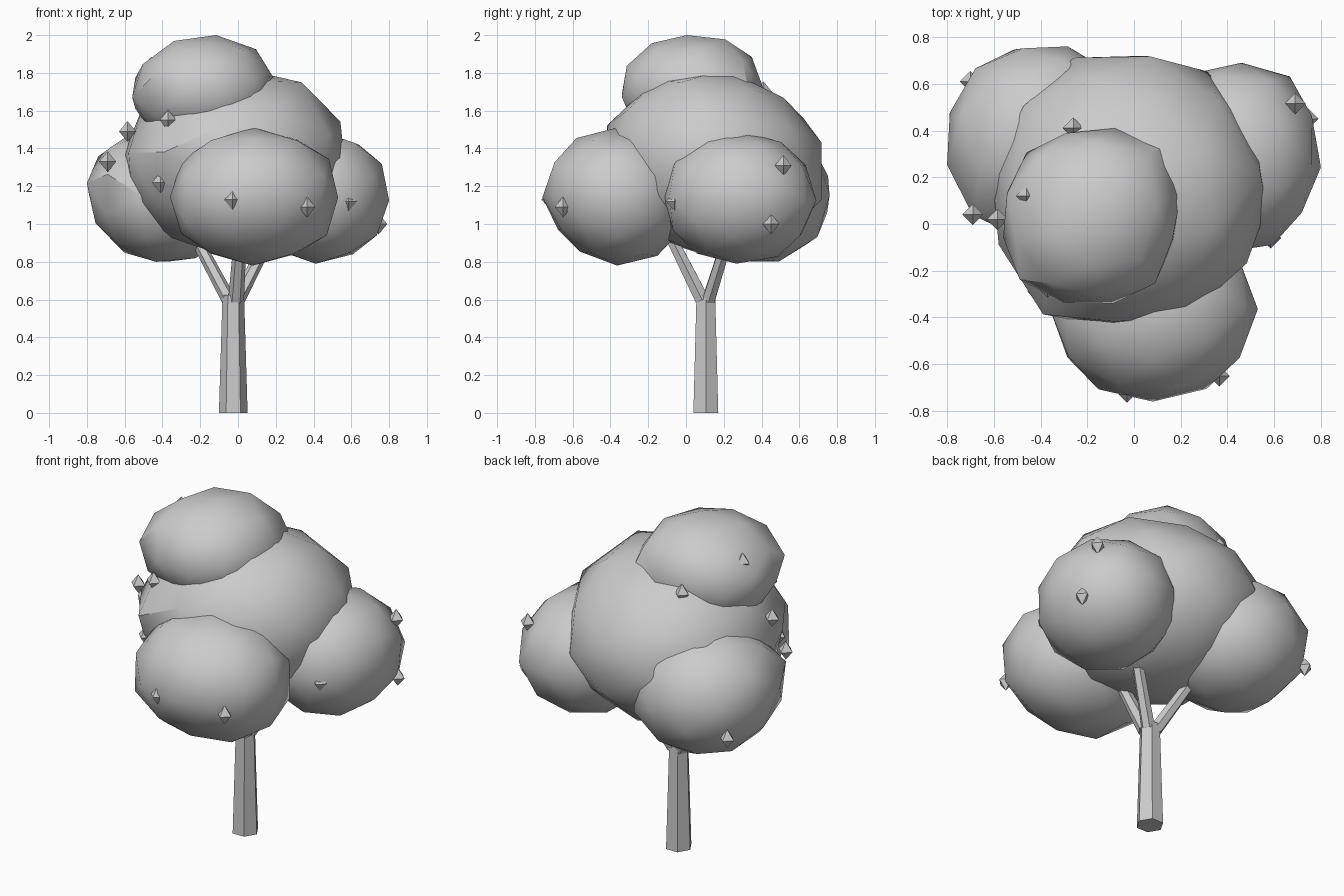
import bpy, bmesh, math, random
from mathutils import Vector, Matrix

cube = bpy.data.objects.get("Cube")
if cube:
    bpy.data.objects.remove(cube, do_unlink=True)

random.seed(4)

GREY = (0.6, 0.6, 0.6, 1.0)
grey = bpy.data.materials.new("plain grey")
grey.use_nodes = True
grey.diffuse_color = GREY
for node in grey.node_tree.nodes:
    if node.type == 'BSDF_PRINCIPLED':
        node.inputs["Base Color"].default_value = GREY
        node.inputs["Roughness"].default_value = 0.9


def add_object(name, bm, smooth_angle=None):
    mesh = bpy.data.meshes.new(name)
    bm.to_mesh(mesh)
    bm.free()
    mesh.materials.append(grey)
    obj = bpy.data.objects.new(name, mesh)
    bpy.context.collection.objects.link(obj)
    if smooth_angle:
        bpy.ops.object.select_all(action='DESELECT')
        obj.select_set(True)
        bpy.context.view_layer.objects.active = obj
        bpy.ops.object.shade_smooth_by_angle(angle=math.radians(smooth_angle))
    return obj


def leaf_clump(name, low, high, power, pushes):
    """Slightly boxy low-poly ball with bumps and dents, stretched to fill a box.

    Each push is a direction and an amount; one corner of the ball lies on the first.
    """
    bm = bmesh.new()
    bmesh.ops.create_icosphere(bm, subdivisions=2, radius=1)
    pushes = [(Vector(d).normalized(), amount) for d, amount in pushes]
    turn = Vector((0, 0, 1)).rotation_difference(pushes[0][0]).to_matrix()
    for v in bm.verts:
        ray = (turn @ v.co).normalized()
        reach = sum(abs(c) ** power for c in ray) ** (-1 / power)
        reach += random.uniform(-0.01, 0.01)
        for direction, amount in pushes:
            reach += amount * max(0, ray.dot(direction)) ** 8
        v.co = ray * reach
    for axis in range(3):
        values = [v.co[axis] for v in bm.verts]
        start, size = min(values), max(values) - min(values)
        for v in bm.verts:
            v.co[axis] = low[axis] + (v.co[axis] - start) / size * (high[axis] - low[axis])
    add_object(name, bm, 33)


def limb(name, start, end, r_start, r_end):
    """Tapered six-sided post between two points."""
    start, end = Vector(start), Vector(end)
    axis = end - start
    bm = bmesh.new()
    bmesh.ops.create_cone(bm, cap_ends=True, segments=6, radius1=r_start,
                          radius2=r_end, depth=axis.length)
    # a corner of the hexagon points along x
    spin = Matrix.Rotation(math.radians(30), 4, 'Z')
    first = bm.verts[:][0].co
    if abs(first.x) > abs(first.y):
        spin = Matrix.Identity(4)
    tilt = Vector((0, 0, 1)).rotation_difference(axis).to_matrix().to_4x4()
    bm.transform(Matrix.Translation((start + end) / 2) @ tilt @ spin)
    add_object(name, bm)


# Foliage
leaf_clump("foliage_centre", (-0.61, -0.44, 0.83), (0.57, 0.72, 1.82), 2.05,
           [((-0.64, -0.93, 0.12), 0.1), ((0.9, -0.2, 0.5), 0.05),
            ((0.45, -0.35, 0.9), 0.06), ((0, 0.75, 0.65), -0.09),
            ((0.6, 0.6, 0.5), -0.04)])
leaf_clump("foliage_front", (-0.36, -0.76, 0.78), (0.53, 0.04, 1.51), 2.05,
           [((0.9, 0, 0.55), 0.06), ((0.1, -0.75, -0.65), -0.12),
            ((0.85, 0.2, -0.5), 0.04)])
leaf_clump("foliage_left", (0.06, -0.12, 0.79), (0.80, 0.69, 1.49), 2.1,
           [((0.6, 0.8, -0.05), 0.08), ((0.9, 0, 0.5), 0.03)])
leaf_clump("foliage_right", (-0.80, -0.05, 0.80), (0.0, 0.76, 1.50), 2.1,
           [((-0.7, -0.75, 0.3), 0.1), ((-0.9, 0.2, 0.5), 0.05),
            ((-0.7, 0, -0.6), -0.06)])
leaf_clump("foliage_top", (-0.56, -0.34, 1.42), (0.20, 0.41, 2.0), 2.15,
           [((0.75, 0.7, -0.1), 0.18), ((-0.6, 0.1, 0.6), -0.14),
            ((0.6, 0.5, 0.75), 0.05), ((0.55, -0.8, 0), 0.06),
            ((-0.55, -0.8, 0), 0.05)])

# Trunk and three branches
limb("trunk", (-0.025, 0.105, 0), (-0.025, 0.105, 0.625), 0.076, 0.057)
limb("branch_front", (-0.01, 0.085, 0.6), (0.02, -0.14, 1.05), 0.042, 0.03)
limb("branch_left", (0.0, 0.12, 0.6), (0.23, 0.26, 1.05), 0.038, 0.03)
limb("branch_right", (-0.05, 0.12, 0.6), (-0.29, 0.26, 1.05), 0.038, 0.03)

# Small eight-faced fruits
FRUITS = [(-0.46, 0.12, 1.83), (-0.37, -0.27, 1.55), (-0.585, 0.02, 1.49),
          (-0.69, 0.04, 1.33), (-0.41, -0.29, 1.22), (-0.03, -0.72, 1.13),
          (0.365, -0.65, 1.09), (0.585, -0.06, 1.12), (0.745, 0.45, 1.0),
          (0.69, 0.515, 1.31), (-0.26, 0.41, 1.70), (-0.70, 0.61, 1.02)]
for i, place in enumerate(FRUITS):
    bm = bmesh.new()
    bmesh.ops.create_uvsphere(bm, u_segments=4, v_segments=2, radius=1)
    bm.transform(Matrix.Translation(place) @ Matrix.Diagonal((0.045, 0.045, 0.055, 1)))
    add_object(f"fruit_{i + 1}", bm)
